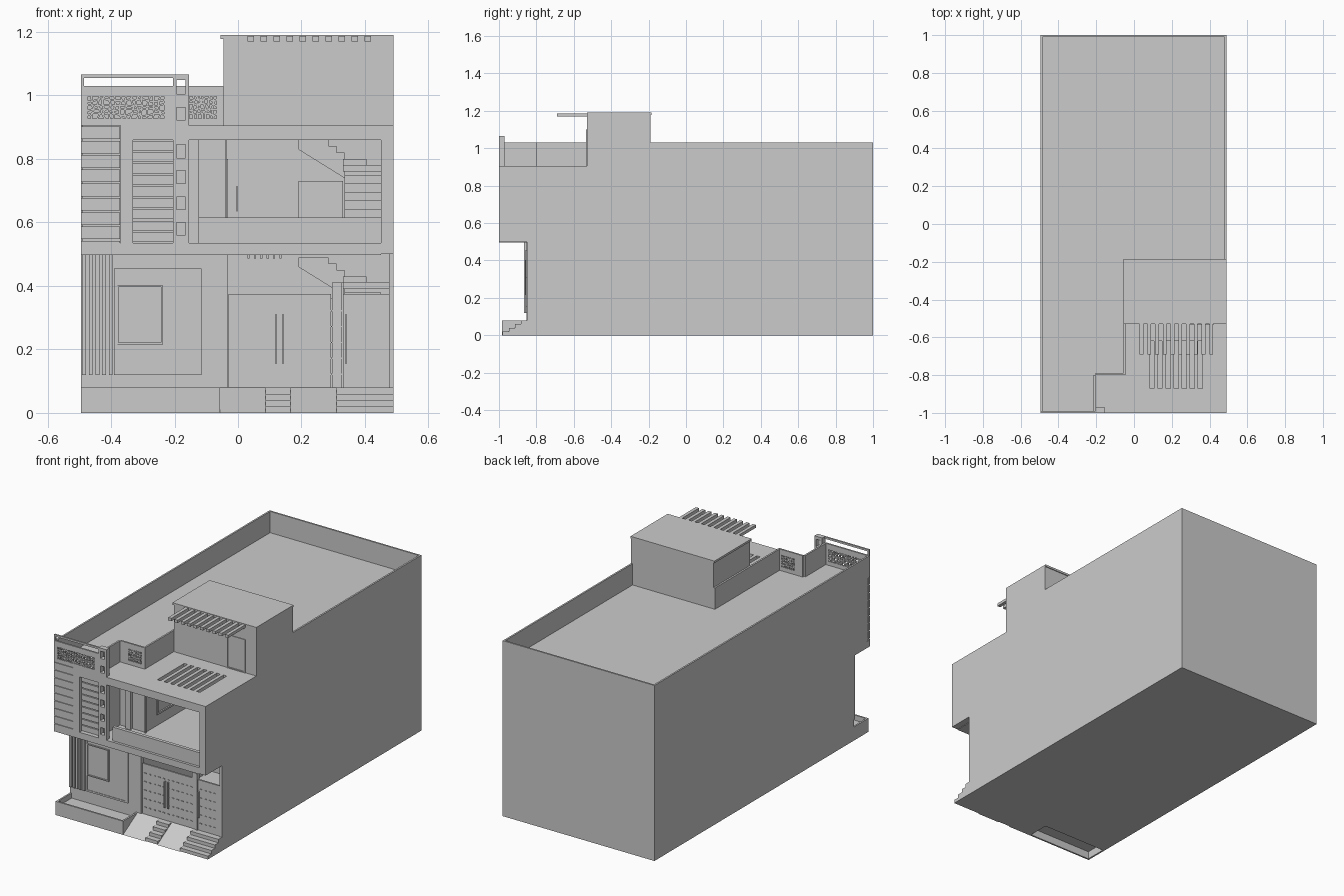
import bpy, bmesh, random
from mathutils import Vector

cube = bpy.data.objects.get("Cube")
if cube:
    bpy.data.objects.remove(cube, do_unlink=True)

random.seed(4)
grey = bpy.data.materials.new("plaster grey")
grey.use_nodes = True
COLOUR = (0.6, 0.6, 0.6, 1)
grey.diffuse_color = COLOUR
grey.node_tree.nodes["Principled BSDF"].inputs["Base Color"].default_value = COLOUR


def finish(name, bm):
    bmesh.ops.recalc_face_normals(bm, faces=bm.faces)
    mesh = bpy.data.meshes.new(name)
    bm.to_mesh(mesh)
    bm.free()
    mesh.materials.append(grey)
    obj = bpy.data.objects.new(name, mesh)
    bpy.context.collection.objects.link(obj)


def extrude(bm, points, push):
    """Close a flat outline and push it into a solid."""
    face = bm.faces.new([bm.verts.new(p) for p in points])
    new = bmesh.ops.extrude_face_region(bm, geom=[face], use_keep_orig=True)["geom"]
    bmesh.ops.translate(bm, vec=push, verts=[v for v in new if isinstance(v, bmesh.types.BMVert)])


def part(name, *boxes):
    """Each box is x0, x1, y0, y1, z0, z1."""
    bm = bmesh.new()
    for x0, x1, y0, y1, z0, z1 in boxes:
        extrude(bm, [(x0, y0, z0), (x1, y0, z0), (x1, y1, z0), (x0, y1, z0)], (0, 0, z1 - z0))
    finish(name, bm)


def side_profile(name, profile, x0, x1):
    bm = bmesh.new()
    extrude(bm, [(x0, y, z) for y, z in profile], (x1 - x0, 0, 0))
    finish(name, bm)


def front_profile(name, profile, y0, y1):
    bm = bmesh.new()
    extrude(bm, [(x, y0, z) for x, z in profile], (0, y1 - y0, 0))
    finish(name, bm)


def ring(x0, x1, y0, y1, z0, z1, t):
    """Four boxes framing a rectangular opening in a front wall."""
    return [(x0, x0 + t, y0, y1, z0, z1), (x1 - t, x1, y0, y1, z0, z1),
            (x0 + t, x1 - t, y0, y1, z0, z0 + t), (x0 + t, x1 - t, y0, y1, z1 - t, z1)]


def lattice(name, x0, x1, z0, z1, y, cols, rows):
    """Irregular stone-like screen of thin bars between jittered points."""
    dx, dz = (x1 - x0) / cols, (z1 - z0) / rows
    grid = {}
    for i in range(cols + 1):
        for j in range(rows + 1):
            jx = random.uniform(-.35, .35) * dx if 0 < i < cols else 0
            jz = random.uniform(-.35, .35) * dz if 0 < j < rows else 0
            grid[i, j] = Vector((x0 + i * dx + jx, y, z0 + j * dz + jz))
    bm = bmesh.new()
    for (i, j), a in grid.items():
        for b in (grid.get((i + 1, j)), grid.get((i, j + 1))):
            if b is not None:
                d = (b - a).normalized() * .003
                n = Vector((-d.z, 0, d.x))
                extrude(bm, [a - n - d, b - n + d, b + n + d, a + n - d], (0, .01, 0))
    finish(name, bm)


L, R, ROOF, TOP = -.495, .49, .905, 1.03

# Main masses around the hollow entrance and balcony
part("left_body", (L, -.04, -.85, 1, 0, .5), (L, -.205, -.97, 1, .5, ROOF),
     (-.205, -.04, -.8, 1, .5, ROOF))
part("rear_body", (-.04, R, -.2, 1, 0, ROOF))
part("right_wall", (.475, R, -.85, -.2, 0, .5), (.45, R, -1, -.2, .5, ROOF))
part("ground_floor", (-.04, .475, -.85, -.2, 0, .08))
part("balcony_floor", (L, .45, -1, -.8, .497, .535), (-.04, .45, -.8, -.2, .497, .535))

# Roof over the balcony with skylight slots
slots = [(.085 + .0425 * i, .107 + .0425 * i) for i in range(7)]
edges = [-.04] + [e for s in slots for e in s] + [R]
part("balcony_roof", (-.205, R, -1, -.87, .86, ROOF), (-.04, R, -.62, -.2, .86, ROOF),
     (-.205, -.04, -.87, -.8, .86, ROOF),
     *[(edges[i], edges[i + 1], -.87, -.62, .86, ROOF) for i in range(0, len(edges), 2)])

# Roof parapets
t = .01
part("roof_parapet", (L, L + t, -.99, 1, ROOF, TOP), (L, R, 1 - t, 1, ROOF, TOP),
     (R - t, R, -.2, 1, ROOF, TOP), (-.05, R, -.2, -.19, ROOF, TOP),
     (-.055, -.045, -.8, -.19, ROOF, TOP), (-.215, -.205, -.99, -.8, ROOF, TOP))
part("front_parapet", (L, -.475, -1, -.99, ROOF, TOP), (-.23, -.205, -1, -.99, ROOF, TOP),
     (-.475, -.23, -1, -.99, ROOF, .925), (-.475, -.23, -1, -.99, 1, TOP))
part("set_back_parapet", (-.205, -.155, -.8, -.79, ROOF, TOP), (-.065, -.045, -.8, -.79, ROOF, TOP),
     (-.155, -.065, -.8, -.79, ROOF, .925), (-.155, -.065, -.8, -.79, 1, TOP))
lattice("front_screen", -.475, -.23, .925, 1, -1, 14, 5)
lattice("set_back_screen", -.155, -.065, .925, 1, -.8, 7, 5)
part("parapet_rail", (L, -.205, -1, -.99, 1.055, 1.066), (L, L + t, -1, -.99, TOP, 1.066))

# Stair tower and its pergola
part("stair_tower", (-.045, R, -.53, -.19, ROOF, 1.18))
part("tower_roof", (-.055, R, -.53, -.185, 1.178, 1.19))
part("tower_pergola", *[(.03 + .041 * i, .05 + .041 * i, -.69, -.53, 1.17, 1.187)
                        for i in range(10)])
part("tower_door", *ring(.3, .42, -.534, -.53, ROOF, 1.1, .006))

# Upper facade: plank-clad pier, frame and slatted recess
part("pier_wall", (L + .003, -.37, -.995, -.97, .5, ROOF))
part("pier_planks", *[(L, -.372, -1, -.985, .502 + .045 * i, .542 + .045 * i) for i in range(9)])
part("facade_frame", (-.37, -.33, -1, -.96, .5, ROOF), (-.33, -.205, -1, -.96, .5, .535),
     (-.33, -.205, -1, -.96, .86, ROOF))
part("recess_slats", *[(-.33, -.205, -.98, -.965, .538 + .036 * i, .569 + .036 * i)
                       for i in range(9)])

# Pierced column
holes = [(.56, .6), (.64, .68), (.722, .763), (.803, .845), (.922, .962), (1.005, 1.048)]
heights = [.5] + [z for h in holes for z in h] + [1.066]
part("pierced_column", (-.205, -.194, -1, -.97, .5, 1.066), (-.166, -.155, -1, -.97, .5, 1.066),
     *[(-.194, -.166, -1, -.97, heights[i], heights[i + 1]) for i in range(0, len(heights), 2)])

# Balcony details
part("balcony_parapet", (-.125, .45, -.985, -.965, .535, .615))
part("balcony_wall_frames", (-.155, -.125, -.82, -.8, .535, .86),
     (-.04, -.034, -.81, -.8, .535, .86), (-.005, -.001, -.212, -.2, .635, .715))
part("balcony_side_windows", *[b for y in (-.7, -.45) for b in (
    (-.04, -.032, y, y + .2, .6, .61), (-.04, -.032, y, y + .2, .79, .8),
    (-.04, -.032, y, y + .01, .6, .8), (-.04, -.032, y + .19, y + .2, .6, .8))])

# Inner stairs, repeated on both floors
for floor, z in (("lower", 0), ("upper", .37)):
    base = .08 if z == 0 else .535
    top = .38 + z
    n = 8
    part(floor + "_stair_flight", *[
        (.335, .45, -.62 + .035 * i, -.33, base + (top - base) * i / n, base + (top - base) * (i + 1) / n)
        for i in range(n)])
    part(floor + "_stair_landing", (.33, .475, -.34, -.2, .39 + z, .41 + z),
         (.33, .405, -.35, -.33, .41 + z, .43 + z))
    front_profile(floor + "_stair_return", [
        (.335, .37 + z), (.335, .45 + z), (.31, .45 + z), (.31, .47 + z), (.285, .47 + z),
        (.285, .49 + z), (.19, .49 + z), (.19, .46 + z)], -.33, -.2)
    part(floor + "_stair_door", (.19, .33, -.21, -.2, base, .36 + z))

# Ground floor facade
part("facade_fins", *[(L + .004 + .021 * i, L + .016 + .021 * i, -.865, -.85, .12, .5)
                      for i in range(5)])
part("facade_panel", *ring(-.39, -.115, -.858, -.85, .12, .455, .01),
     (-.38, -.125, -.855, -.85, .13, .445))
part("facade_window", *ring(-.382, -.237, -.861, -.85, .215, .402, .006))

# Entrance gate with studs and handles
part("gate", (-.03, .293, -.845, -.835, .08, .375), (.296, .325, -.848, -.835, .08, .41),
     (.332, .475, -.845, -.835, .08, .375))
part("gate_posts", (-.045, -.033, -.853, -.83, .08, .5), (.325, .332, -.853, -.83, .08, .41))
part("gate_studs", *[(x, x + .012, -.849, -.845, z, z + .004)
                     for x in [-.015 + .03 * i for i in range(16)]
                     for z in [.12 + .05 * j for j in range(5)]])
part("gate_handles", *[(x - .003, x + .003, -.856, -.843, .155, .31) for x in (.12, .142, .34)])
part("entrance_beams", *[(.03 + .02 * i, .037 + .02 * i, -.84, -.65, .487, .5) for i in range(6)])

# Planter, ramps and steps
part("planter", (L, -.057, -.985, -.975, 0, .08), (L, L + t, -.975, -.85, 0, .08),
     (-.067, -.057, -.975, -.85, 0, .08), (L + t, -.067, -.975, -.85, .045, .05))
for side, x0, x1 in (("left", -.057, .087), ("middle", .165, .31)):
    side_profile(side + "_ramp", [(-.985, 0), (-.85, 0), (-.85, .08)], x0, x1)
for side, x0, x1 in (("middle", .087, .165), ("right", .31, R)):
    part(side + "_steps", *[(x0, x1, -.98 + .033 * i, -.85, .02 * i, .02 * i + .02)
                            for i in range(4)])
